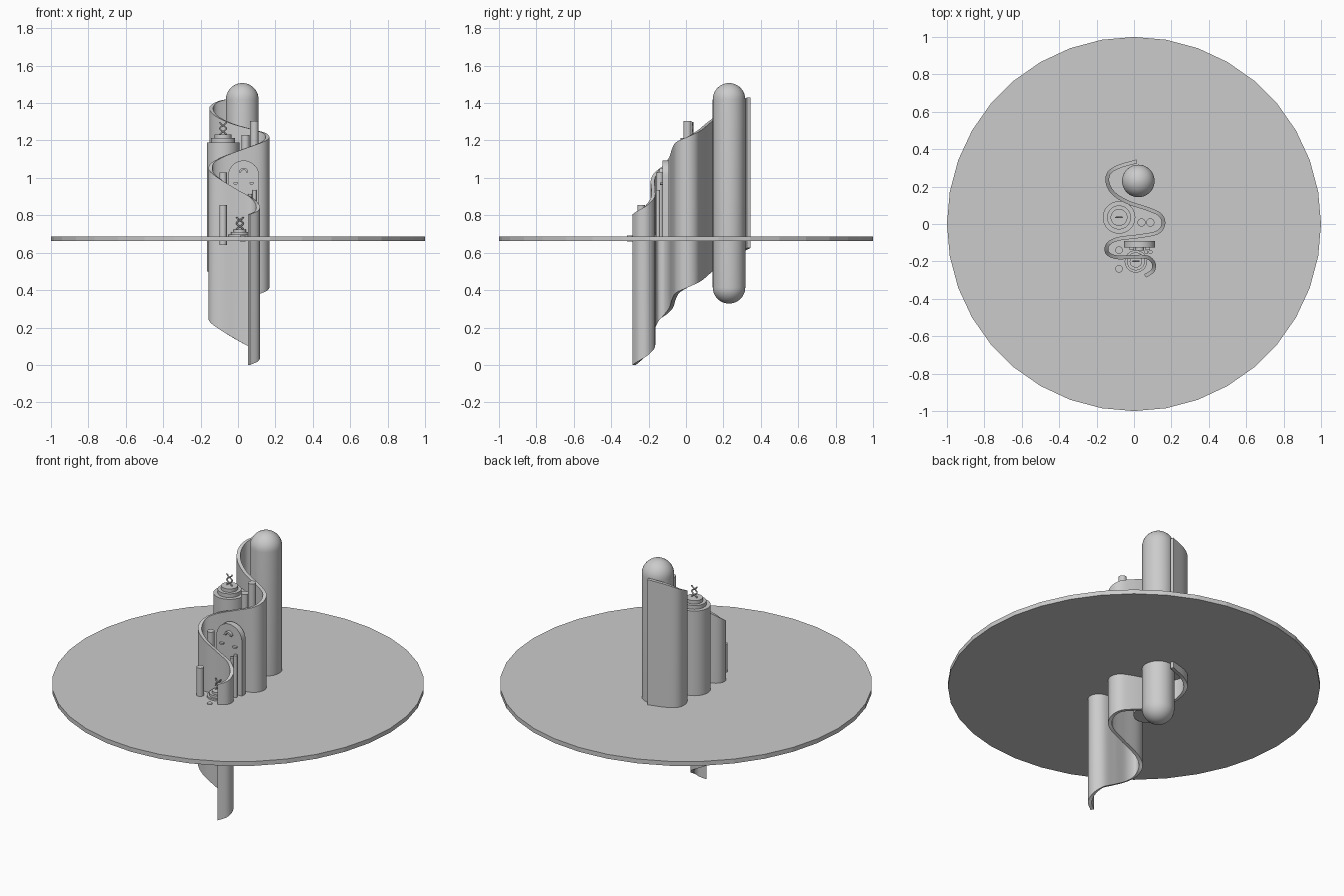
import bpy, bmesh
from math import pi, sin, cos
from mathutils import Vector

if "Cube" in bpy.data.objects:
    bpy.data.objects.remove(bpy.data.objects["Cube"])


def finish(name, bm, smooth=True):
    bmesh.ops.recalc_face_normals(bm, faces=bm.faces)
    me = bpy.data.meshes.new(name)
    bm.to_mesh(me)
    bm.free()
    ob = bpy.data.objects.new(name, me)
    bpy.context.collection.objects.link(ob)
    if smooth:
        bpy.ops.object.select_all(action='DESELECT')
        ob.select_set(True)
        bpy.context.view_layer.objects.active = ob
        bpy.ops.object.shade_smooth_by_angle(angle=0.6)
    return ob


def lathe(name, x, y, profile, sides=32, smooth=True):
    """Closed solid of revolution from (radius, z) pairs; bottom to top."""
    bm = bmesh.new()
    rings = [[bm.verts.new((x + r * cos(2 * pi * i / sides),
                            y + r * sin(2 * pi * i / sides), z))
              for i in range(sides)] for r, z in profile]
    for a, b in zip(rings, rings[1:]):
        for i in range(sides):
            j = (i + 1) % sides
            bm.faces.new((a[i], a[j], b[j], b[i]))
    bm.faces.new(rings[0][::-1])
    bm.faces.new(rings[-1])
    return finish(name, bm, smooth)


def rod(name, x, y, r, z0, z1, sides=20):
    return lathe(name, x, y, [(r, z0), (r, z1)], sides)


def tube(name, points, r, smooth_path=False):
    cu = bpy.data.curves.new(name, 'CURVE')
    cu.dimensions = '3D'
    cu.bevel_depth = r
    cu.bevel_resolution = 2
    cu.use_fill_caps = True
    sp = cu.splines.new('POLY')
    sp.points.add(len(points) - 1)
    for p, co in zip(sp.points, points):
        p.co = (*co, 1)
    ob = bpy.data.objects.new(name, cu)
    bpy.context.collection.objects.link(ob)


def catmull(pts, n=8):
    pts = [Vector(p) for p in pts]
    pts = [2 * pts[0] - pts[1]] + pts + [2 * pts[-1] - pts[-2]]
    out = []
    for a, b, c, d in zip(pts, pts[1:], pts[2:], pts[3:]):
        for k in range(n):
            t = k / n
            out.append(0.5 * (2 * b + (c - a) * t + (2 * a - 5 * b + 4 * c - d) * t * t
                              + (3 * b - a - 3 * c + d) * t ** 3))
    return out + [pts[-2]]


# round disc
lathe("disc", 0, 0, [(1, 0.662), (1, 0.688)], 36, False)

# winding wall: plan path with top height, sloping down to the front
path = catmull([(0.015, 0.335, 1.43), (-0.085, 0.305, 1.415), (-0.135, 0.27, 1.39),
                (-0.14, 0.215, 1.36), (-0.105, 0.16, 1.325), (-0.03, 0.115, 1.29),
                (0.075, 0.08, 1.26), (0.14, 0.048, 1.24), (0.157, 0.0, 1.215),
                (0.125, -0.045, 1.19), (0.03, -0.065, 1.155), (-0.085, -0.08, 1.11),
                (-0.14, -0.11, 1.075), (-0.142, -0.155, 1.035), (-0.09, -0.178, 0.99),
                (0.0, -0.175, 0.935), (0.07, -0.178, 0.895), (0.105, -0.21, 0.855),
                (0.1, -0.25, 0.825), (0.06, -0.278, 0.805)])
bm = bmesh.new()
rings = []
for i, p in enumerate(path):
    d = path[min(i + 1, len(path) - 1)] - path[max(i - 1, 0)]
    n = Vector((-d.y, d.x, 0)).normalized() * 0.01
    low = Vector((0, 0, -0.805))
    rings.append([bm.verts.new(v) for v in (p + n, p - n, p - n + low, p + n + low)])
for a, b in zip(rings, rings[1:]):
    for i in range(4):
        bm.faces.new((a[i], a[(i + 1) % 4], b[(i + 1) % 4], b[i]))
bm.faces.new(rings[0])
bm.faces.new(rings[-1][::-1])
finish("winding_wall", bm)

# tall capsule
R, lo, hi = 0.087, 0.415, 1.42
angles = [pi / 2 * k / 10 for k in range(11)]
cap = [(max(R * sin(a), 0.0005), lo - R * cos(a)) for a in angles]
cap += [(max(R * cos(a), 0.0005), hi + R * sin(a)) for a in angles]
lathe("capsule_tower", 0.023, 0.23, cap, 40)

# tiered round tower and small tiered pedestal
lathe("round_tower", -0.08, 0.035, [(0.087, 0.5), (0.087, 1.19), (0.064, 1.19), (0.064, 1.212),
                                    (0.045, 1.212), (0.045, 1.232)], 40)
lathe("pedestal", 0.01, -0.2, [(0.06, 0.67), (0.06, 0.698), (0.048, 0.698), (0.048, 0.712),
                               (0.033, 0.712), (0.033, 0.725)], 32)

# crossed finials on both tiers
for label, x, y, z in (("tower", -0.08, 0.035, 1.23), ("pedestal", 0.01, -0.2, 0.723)):
    for s in (-1, 1):
        tube(f"{label}_finial_{'left' if s < 0 else 'right'}",
             [(x + s * 0.017 * cos(2 * pi * k / 24), y, z + 0.068 * k / 24)
              for k in range(25)], 0.004)

# slim posts
for name, x, y, r, z0, z1 in (
        ("inner_post_low", 0.04, 0.008, 0.022, 0.67, 1.23),
        ("inner_post_high", 0.087, 0.008, 0.022, 0.67, 1.305),
        ("left_post_back", -0.08, -0.14, 0.02, 0.67, 1.03),
        ("left_post_front", -0.08, -0.24, 0.02, 0.64, 0.855),
        ("front_stub", 0.025, -0.3, 0.015, 0.66, 0.692),
        ("bead_post_left", 0.065, -0.15, 0.011, 0.67, 0.915),
        ("bead_post_right", 0.088, -0.15, 0.011, 0.67, 0.935)):
    rod(name, x, y, r, z0, z1)


def extrude_y(name, outline, y0, y1):
    bm = bmesh.new()
    f = bm.faces.new([bm.verts.new((x, y0, z)) for x, z in outline])
    g = bmesh.ops.extrude_face_region(bm, geom=[f], use_keep_orig=True)
    bmesh.ops.translate(bm, vec=(0, y1 - y0, 0),
                        verts=[v for v in g["geom"] if isinstance(v, bmesh.types.BMVert)])
    return finish(name, bm)


def arc(x, z, r, a0=0, a1=pi, n=20):
    return [(x + r * cos(a0 + (a1 - a0) * k / n), z + r * sin(a0 + (a1 - a0) * k / n))
            for k in range(n + 1)]


# arched slab with raised half-round details
extrude_y("arched_slab", [(-0.053, 0.67), (0.113, 0.67)] + arc(0.03, 1.01, 0.083), -0.125, -0.09)
extrude_y("arch_ornament", arc(0.03, 1.03, 0.024) + arc(0.03, 1.03, 0.013, pi, 0), -0.143, -0.124)
for s in (-1, 1):
    extrude_y(f"slab_knob_{'left' if s < 0 else 'right'}",
              arc(0.03 + s * 0.043, 0.975, 0.012, pi, 2 * pi, 10), -0.14, -0.124)
